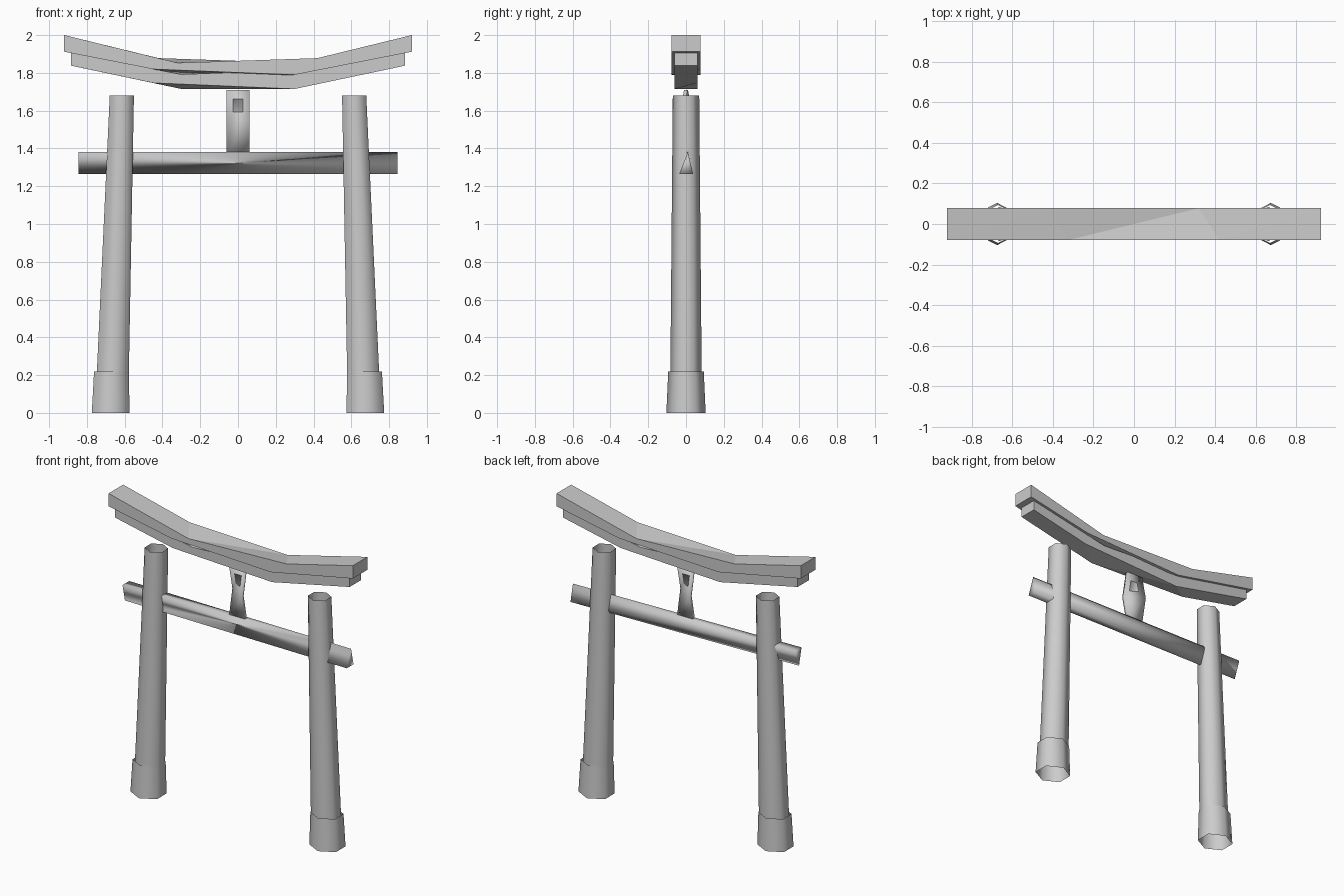
import bpy, bmesh
from math import sin, cos, pi

old = bpy.data.objects.get("Cube")
if old:
    bpy.data.objects.remove(old, do_unlink=True)

# One plain grey for the whole gate
grey = bpy.data.materials.new("stone_grey")
grey.use_nodes = True
grey.diffuse_color = (0.6, 0.6, 0.6, 1)
grey.node_tree.nodes["Principled BSDF"].inputs["Base Color"].default_value = (0.6, 0.6, 0.6, 1)


def loft(name, rings, caps=True, smooth=False):
    """Join matching rings of points with triangles, optionally closing the ends."""
    bm = bmesh.new()
    rows = [[bm.verts.new(p) for p in ring] for ring in rings]
    n = len(rows[0])
    for a, b in zip(rows, rows[1:]):
        for k in range(n):
            j = (k + 1) % n
            bm.faces.new((a[k], a[j], b[j]))
            bm.faces.new((a[k], b[j], b[k]))
    if caps:
        bm.faces.new(rows[0])
        bm.faces.new(rows[-1])
    bmesh.ops.remove_doubles(bm, verts=bm.verts, dist=0.0005)
    bmesh.ops.recalc_face_normals(bm, faces=bm.faces)
    for f in bm.faces:
        f.smooth = smooth
    mesh = bpy.data.meshes.new(name)
    bm.to_mesh(mesh)
    bm.free()
    mesh.materials.append(grey)
    obj = bpy.data.objects.new(name, mesh)
    bpy.context.collection.objects.link(obj)
    return obj


def hexagon(cx, half_x, half_y, z):
    """Six points with corners on the front and back."""
    return [(cx + half_x / cos(pi / 6) * sin(k * pi / 3), half_y * cos(k * pi / 3), z)
            for k in range(6)]


# Leaning open-ended posts and their flared feet
for side, s in (("left", 1), ("right", -1)):
    loft(side + "_post", [hexagon(s * 0.663, 0.085, 0.083, 0.2),
                          hexagon(s * 0.615, 0.064, 0.07, 1.68)], caps=False, smooth=True)
    loft(side + "_post_foot", [hexagon(s * 0.674, 0.1, 0.104, 0),
                               hexagon(s * 0.67, 0.092, 0.094, 0.22)], caps=False, smooth=True)


def bent_beam(name, end, depth, top, bottom):
    """Upswept beam whose fold runs diagonally across its top and underside.
    top and bottom: end height, (x, z) of low bend, (x, z) of high bend."""
    t_end, t_low, t_high = top
    b_end, b_low, b_high = bottom
    d = depth
    tip = [(-d, t_end), (d, t_end), (d, b_end), (-d, b_end)]
    first = [(-t_low[0], -d, t_low[1]), (-t_high[0], d, t_high[1]),
             (-b_low[0], d, b_low[1]), (-b_high[0], -d, b_high[1])]
    second = [(t_high[0], -d, t_high[1]), (t_low[0], d, t_low[1]),
              (b_high[0], d, b_high[1]), (b_low[0], -d, b_low[1])]
    loft(name, [[(-end, y, z) for y, z in tip], first, second,
                [(end, y, z) for y, z in tip]])


# Stacked roof beams
bent_beam("upper_lintel", 0.92, 0.078,
          (2.0, (0.32, 1.853), (0.42, 1.878)), (1.912, (0.3, 1.79), (0.45, 1.82)))
bent_beam("lower_lintel", 0.883, 0.06,
          (1.905, (0.3, 1.792), (0.45, 1.822)), (1.838, (0.3, 1.715), (0.45, 1.747)))

# Tie beam: wedge pointing down at one end and up at the other
lo, hi, w = 1.265, 1.38, 0.036
loft("tie_beam", [[(-0.845, y, z) for y, z in ((-w, hi), (w, hi), (-0.01, lo), (-0.01, lo))],
                  [(0.845, y, z) for y, z in ((0.01, hi), (0.01, hi), (w, lo), (-w, lo))]],
     smooth=True)

# Thin centre strut, twisted at its waist
rings = []
for z, twist in ((1.375, 0), (1.545, 0.035), (1.71, 0)):
    rings.append([(-0.06, twist - 0.01, z), (0.06, -twist - 0.01, z),
                  (0.06, -twist + 0.01, z), (-0.06, twist + 0.01, z)])
loft("centre_strut", rings, smooth=True)
